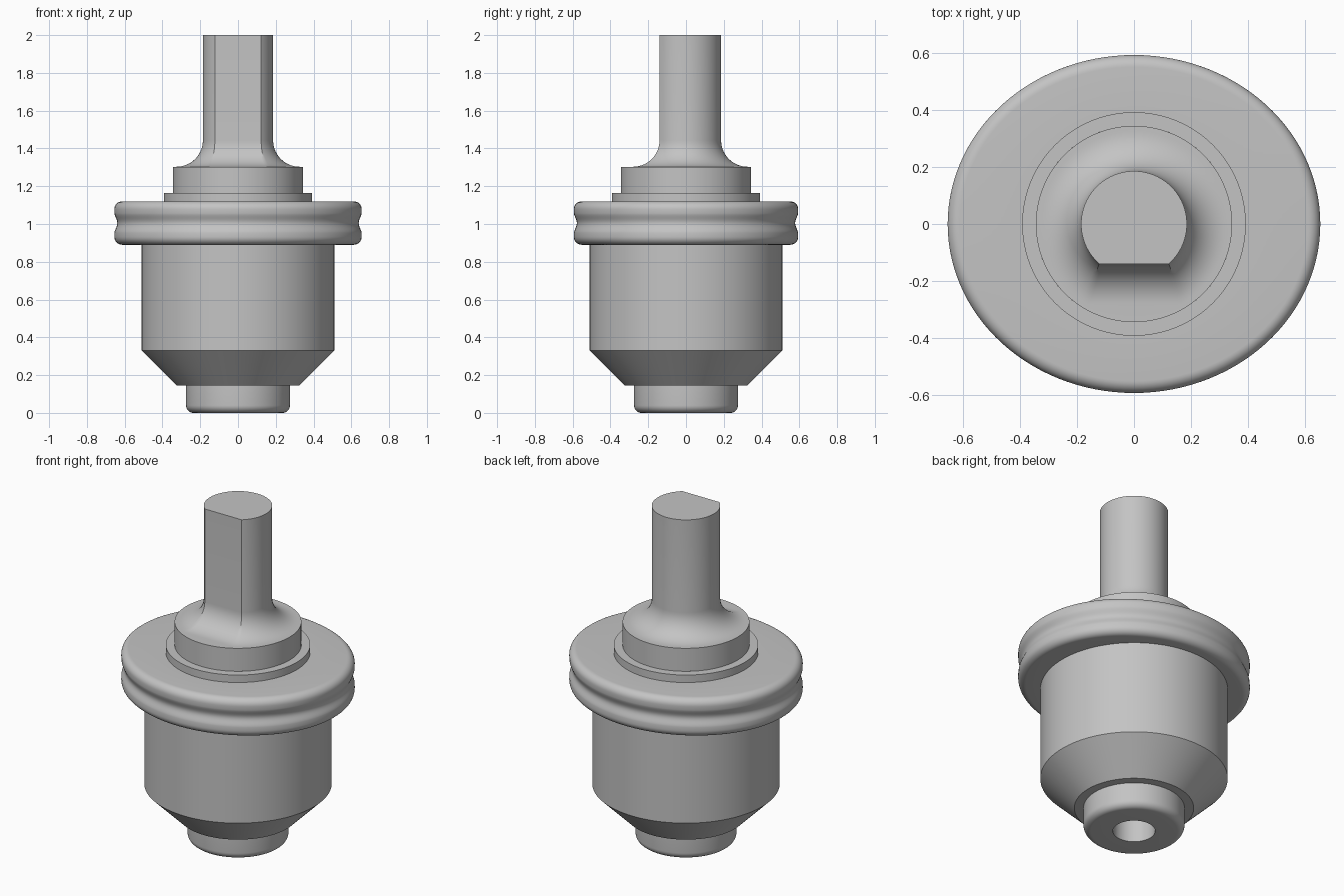
import bpy, bmesh, math

if "Cube" in bpy.data.objects:
    bpy.data.objects.remove(bpy.data.objects["Cube"])

SEG = 120
metal = bpy.data.materials.new("grey_metal")
metal.diffuse_color = (0.55, 0.55, 0.55, 1)
metal.use_nodes = True
metal.node_tree.nodes["Principled BSDF"].inputs["Base Color"].default_value = metal.diffuse_color


def loft(name, rings, cap_start=False, cap_end=False):
    """Skin a list of closed rings, ordered so that the faces point outward."""
    bm = bmesh.new()
    loops = [[bm.verts.new(p) for p in ring] for ring in rings]
    n = len(rings[0])
    for a, b in zip(loops, loops[1:]):
        for i in range(n):
            j = (i + 1) % n
            bm.faces.new((a[i], a[j], b[j], b[i]))
    if cap_start:
        bm.faces.new(loops[0][::-1])
    if cap_end:
        bm.faces.new(loops[-1])
    mesh = bpy.data.meshes.new(name)
    bm.to_mesh(mesh)
    bm.free()
    mesh.materials.append(metal)
    ob = bpy.data.objects.new(name, mesh)
    bpy.context.collection.objects.link(ob)
    bpy.ops.object.select_all(action='DESELECT')
    ob.select_set(True)
    bpy.context.view_layer.objects.active = ob
    bpy.ops.object.shade_smooth_by_angle(angle=math.radians(30))
    return ob


def ellipse(rx, ry, z):
    return [(rx * math.cos(t), ry * math.sin(t), z)
            for t in (2 * math.pi * i / SEG for i in range(SEG))]


def circle(r, z):
    return ellipse(r, r, z)


def d_ring(r, flat, z, round_flat=False):
    """Circle with its front cut flat at y = -flat, or the full circle with matching points."""
    a = math.asin(flat / r)
    arc, cut = 96, 24
    pts = []
    for i in range(arc + 1):
        t = -a + (math.pi + 2 * a) * i / arc
        pts.append((r * math.cos(t), r * math.sin(t), z))
    w = r * math.cos(a)
    for i in range(1, cut):
        f = i / cut
        if round_flat:
            t = math.pi + a + (math.pi - 2 * a) * f
            pts.append((r * math.cos(t), r * math.sin(t), z))
        else:
            pts.append((-w + 2 * w * f, -flat, z))
    return pts


# Nose with a blind hole in its underside and a rounded lower edge
nose = [(0.115, 0.33), (0.115, 0.0)]
for i in range(9):
    t = math.pi / 2 * i / 8
    nose.append((0.235 + 0.04 * math.sin(t), 0.04 - 0.04 * math.cos(t)))
nose.append((0.275, 0.145))
loft("nose", [circle(r, z) for r, z in nose], cap_start=True)

# Body with a tapered lower end
loft("body", [circle(r, z) for r, z in
              [(0.275, 0.145), (0.325, 0.145), (0.51, 0.33), (0.51, 0.89)]])

# Oval flange with rounded rims and a shallow groove round the middle
RX, RY, MID, HALF, R = 0.655, 0.594, 1.005, 0.115, 0.042
lower = []
for i in range(9):
    t = math.pi / 2 * i / 8
    lower.append((R - R * math.sin(t), MID - HALF + R - R * math.cos(t)))
for i in range(1, 10):
    f = i / 9
    lower.append((0.016 * (1 - math.cos(math.pi * f)) / 2, MID - 0.058 + 0.058 * f))
edge = lower + [(o, 2 * MID - z) for o, z in reversed(lower[:-1])]
loft("flange", [circle(0.51, MID - HALF)]
     + [ellipse(RX - o, RY - o, z) for o, z in edge]
     + [circle(0.393, MID + HALF)])

# Thin washer on top of the flange
loft("washer", [circle(r, z) for r, z in
                [(0.393, 1.12), (0.393, 1.165), (0.345, 1.165)]])

# Hub, fillet and flat-sided shaft
SR, FLAT, FIL, TOP = 0.186, 0.14, 0.14, 1.303
hub_flat = 0.345 * (FLAT + FIL) / (SR + FIL)
rings = [d_ring(0.345, hub_flat, 1.165, True), d_ring(0.345, hub_flat, TOP, True)]
for i in range(15):
    t = math.pi / 2 * i / 14
    d = FIL * (1 - math.sin(t))
    rings.append(d_ring(SR + d, FLAT + d, TOP + FIL * (1 - math.cos(t))))
rings.append(d_ring(SR, FLAT, 2.0))
loft("hub_and_shaft", rings, cap_end=True)
